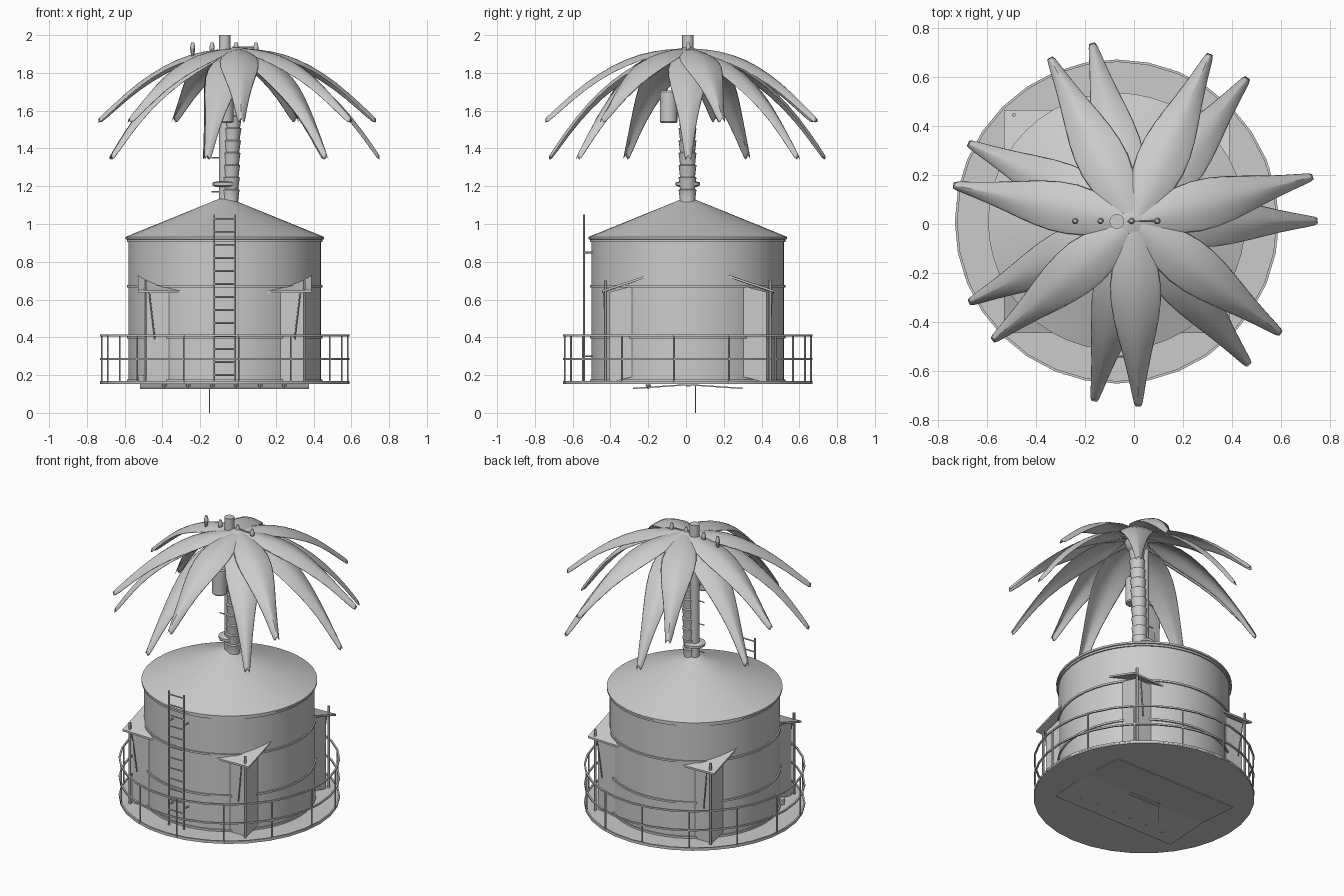
import bpy, bmesh, math
from mathutils import Vector

if "Cube" in bpy.data.objects:
    bpy.data.objects.remove(bpy.data.objects["Cube"])

CX, CY = -0.07, 0.01   # tank axis


def finish(name, bm, smooth=True):
    bmesh.ops.recalc_face_normals(bm, faces=bm.faces[:])
    me = bpy.data.meshes.new(name)
    bm.to_mesh(me)
    bm.free()
    ob = bpy.data.objects.new(name, me)
    bpy.context.collection.objects.link(ob)
    if smooth:
        bpy.context.view_layer.objects.active = ob
        bpy.ops.object.select_all(action='DESELECT')
        ob.select_set(True)
        bpy.ops.object.shade_smooth_by_angle(angle=math.radians(35))
    return ob


def lathe(name, prof, centre=(CX, CY), n=32, closed=False):
    """Revolve (radius, z) points; centre may be a function of z."""
    bm = bmesh.new()
    rings = []
    for r, z in prof:
        x, y = centre(z) if callable(centre) else centre
        rings.append([bm.verts.new((x + r * math.cos(2 * math.pi * i / n),
                                    y + r * math.sin(2 * math.pi * i / n), z)) for i in range(n)])
    pairs = list(zip(rings, rings[1:])) + ([(rings[-1], rings[0])] if closed else [])
    for a, b in pairs:
        for i in range(n):
            j = (i + 1) % n
            bm.faces.new((a[i], a[j], b[j], b[i]))
    if not closed:
        bm.faces.new(rings[0])
        bm.faces.new(rings[-1])
    return finish(name, bm)


def rods(name, segs, r=0.005, n=6):
    """Thin round bars between point pairs."""
    bm = bmesh.new()
    for a, b in segs:
        a, b = Vector(a), Vector(b)
        d = b - a
        m = d.to_track_quat('Z', 'Y').to_matrix().to_4x4()
        m.translation = (a + b) / 2
        bmesh.ops.create_cone(bm, cap_ends=True, segments=n, radius1=r, radius2=r, depth=d.length, matrix=m)
    return finish(name, bm)


def band(name, radius, z, h=0.008, t=0.008, n=32):
    return lathe(name, [(radius - t, z - h), (radius + t, z - h), (radius + t, z + h), (radius - t, z + h)],
                 n=n, closed=True)


def slab(name, pts, t):
    """Flat plate from a loop of 3D points, thickened downwards."""
    bm = bmesh.new()
    top = [bm.verts.new(p) for p in pts]
    low = [bm.verts.new((p[0], p[1], p[2] - t)) for p in pts]
    bm.faces.new(top)
    bm.faces.new(low)
    for i in range(len(pts)):
        j = (i + 1) % len(pts)
        bm.faces.new((top[i], top[j], low[j], low[i]))
    return finish(name, bm, False)


# tank, roof and hoops
lathe("tank_wall", [(0.51, 0.155), (0.51, 0.925)], n=48)
lathe("roof", [(0.51, 0.915), (0.525, 0.92), (0.525, 0.932), (0.05, 1.125), (0.03, 1.132)], n=48)
for k, z in enumerate((0.172, 0.40, 0.67, 0.912)):
    band(f"tank_hoop_{k}", 0.512, z, 0.006, 0.006, 48)

# walkway and railing
R = 0.66
lathe("walkway", [(R, 0.152), (R, 0.164)])
for nm, z in (("kick", 0.165), ("middle", 0.285), ("top", 0.41)):
    band(f"{nm}_rail", R - 0.004, z, 0.005, 0.005)
posts = []
for i in range(14):
    a = math.radians(45 + 360 * i / 14)
    x, y = CX + (R - 0.004) * math.cos(a), CY + (R - 0.004) * math.sin(a)
    posts.append(((x, y, 0.16), (x, y, 0.41)))
rods("rail_posts", posts, 0.005)

# ladder
segs = [((CX + s * 0.055, -0.54, 0.165), (CX + s * 0.055, -0.54, 1.05)) for s in (-1, 1)]
segs += [((CX - 0.055, -0.54, 0.2 + 0.069 * i), (CX + 0.055, -0.54, 0.2 + 0.069 * i)) for i in range(13)]
segs += [((CX + s * 0.055, -0.54, z), (CX + s * 0.055, -0.49, z)) for s in (-1, 1) for z in (0.3, 0.85)]
rods("ladder", segs, 0.005)

# square corner bays with posts, braces and tilted three-sided awnings
H = 0.415
for sx in (-1, 1):
    for sy in (-1, 1):
        tag = f"{'left' if sx < 0 else 'right'}_{'front' if sy < 0 else 'back'}"
        P = lambda x, y, z: (CX + sx * x, CY + sy * y, z)
        slab(f"bay_{tag}", [P(H, H, 0.64), P(0.26, H, 0.64), P(0.26, 0.26, 0.68), P(H, 0.26, 0.68)], 0.48)
        slab(f"awning_{tag}", [P(0.46, 0.455, 0.65), P(0.225, 0.455, 0.645), P(0.46, 0.215, 0.73)], 0.012)
        rods(f"bay_post_{tag}", [(P(0.42, 0.435, 0.16), P(0.42, 0.435, 0.70))], 0.008)
        rods(f"bay_brace_{tag}", [(P(0.40, 0.445, 0.64), P(0.37, 0.435, 0.39))], 0.004)

# underside flaps, drop rod, small lamps, bucket
for s in (-1, 1):
    slab(f"under_flap_{'front' if s < 0 else 'back'}",
         [(-0.52, 0.01, 0.153), (0.375, 0.01, 0.153), (0.375, 0.01 + 0.29 * s, 0.133), (-0.52, 0.01 + 0.29 * s, 0.133)],
         0.007)
rods("drop_rod", [((-0.15, 0.05, 0), (-0.15, 0.05, 0.145))], 0.003)
slab("under_handle", [(-0.18, 0.0, 0.15), (0.04, 0.0, 0.15), (0.04, 0.025, 0.15), (-0.18, 0.025, 0.15)], 0.01)
for i in range(6):
    lathe(f"under_lamp_{i}", [(0.004, 0.126), (0.016, 0.15)], (-0.39 + 0.127 * i, -0.2), 8)
lathe("bucket", [(0.015, 0.16), (0.02, 0.2)], (-0.51, -0.27), 12)

# chimney pipe with collar, drum and pegs
lathe("pipe", [(0.03, 1.08), (0.03, 2.0)], n=20)
lathe("pipe_collar", [(0.045, 1.195), (0.065, 1.205), (0.065, 1.22), (0.045, 1.225)], n=20)
lathe("drum", [(0.04, 1.535), (0.046, 1.542), (0.046, 1.70), (0.04, 1.708)], (CX, -0.092), 20)
rods("drum_straps", [((CX, -0.09, z), (CX, 0.0, z)) for z in (1.58, 1.66)], 0.006)
rods("pipe_pegs", [((CX - 0.025, CY, z), (CX - 0.07, CY, z)) for z in (1.17, 1.35, 1.5)], 0.004)

# ringed palm trunk, leaning slightly
lean = lambda z: (-0.04 + 0.03 * ((z - 1.1) / 0.8) ** 1.5, 0.008)
prof = [(0.045, 1.1)]
for i in range(11):
    z = 1.12 + 0.065 * i
    prof += [(0.04, z), (0.046, z + 0.052), (0.048, z + 0.06)]
prof += [(0.042, 1.835), (0.065, 1.86), (0.07, 1.89), (0.05, 1.925), (0.02, 1.935)]
lathe("palm_trunk", prof, lean, 16)


# leaves: rows of (reach, height, half width), drooping at the edges
def leaf(name, rows, ang):
    bm = bmesh.new()
    d = Vector((math.cos(ang), math.sin(ang), 0))
    side = Vector((-d.y, d.x, 0))
    grid = []
    for k, (r, z, w) in enumerate(rows):
        droop = 0.01 + 0.03 * min(1, k / 2)
        grid.append([bm.verts.new(d * r + side * (w * u) + Vector((0, 0.008, z - droop * abs(u) ** 1.5)))
                     for u in (-1, -0.5, 0, 0.5, 1)])
    for a, b in zip(grid, grid[1:]):
        for i in range(4):
            bm.faces.new((a[i], a[i + 1], b[i + 1], b[i]))
    ob = finish(name, bm)
    for p in ob.data.polygons:
        p.use_smooth = True
    if ob.data.polygons[0].normal.z < 0:
        ob.data.flip_normals()
    s = ob.modifiers.new("thick", 'SOLIDIFY')
    s.thickness = 0.004
    ob.modifiers.new("sub", 'SUBSURF').levels = 1


upper = [(0.0, 1.932, 0.03), (0.12, 1.928, 0.08), (0.26, 1.905, 0.115), (0.40, 1.845, 0.098),
         (0.54, 1.755, 0.06), (0.66, 1.65, 0.034), (0.758, 1.56, 0.018)]
lower = [(0.0, 1.915, 0.03), (0.12, 1.91, 0.08), (0.26, 1.865, 0.115), (0.40, 1.775, 0.098),
         (0.54, 1.65, 0.06), (0.66, 1.50, 0.034), (0.755, 1.36, 0.018)]
for i in range(7):
    a = math.radians(360 * i / 7)
    leaf(f"upper_leaf_{i}", upper, a + math.radians(14.2))
    leaf(f"lower_leaf_{i}", lower, a + math.radians(0.3))

# small bulbs on the crown
for i, x in enumerate((-0.24, -0.137, -0.01, 0.095)):
    lathe(f"crown_bulb_{i}", [(0.008, 1.89), (0.013, 1.925), (0.013, 1.94), (0.007, 1.962)], (x, 0.012), 10)
rods("crown_bar", [((-0.03, 0.012, 1.935), (0.1, 0.012, 1.935))], 0.005)
